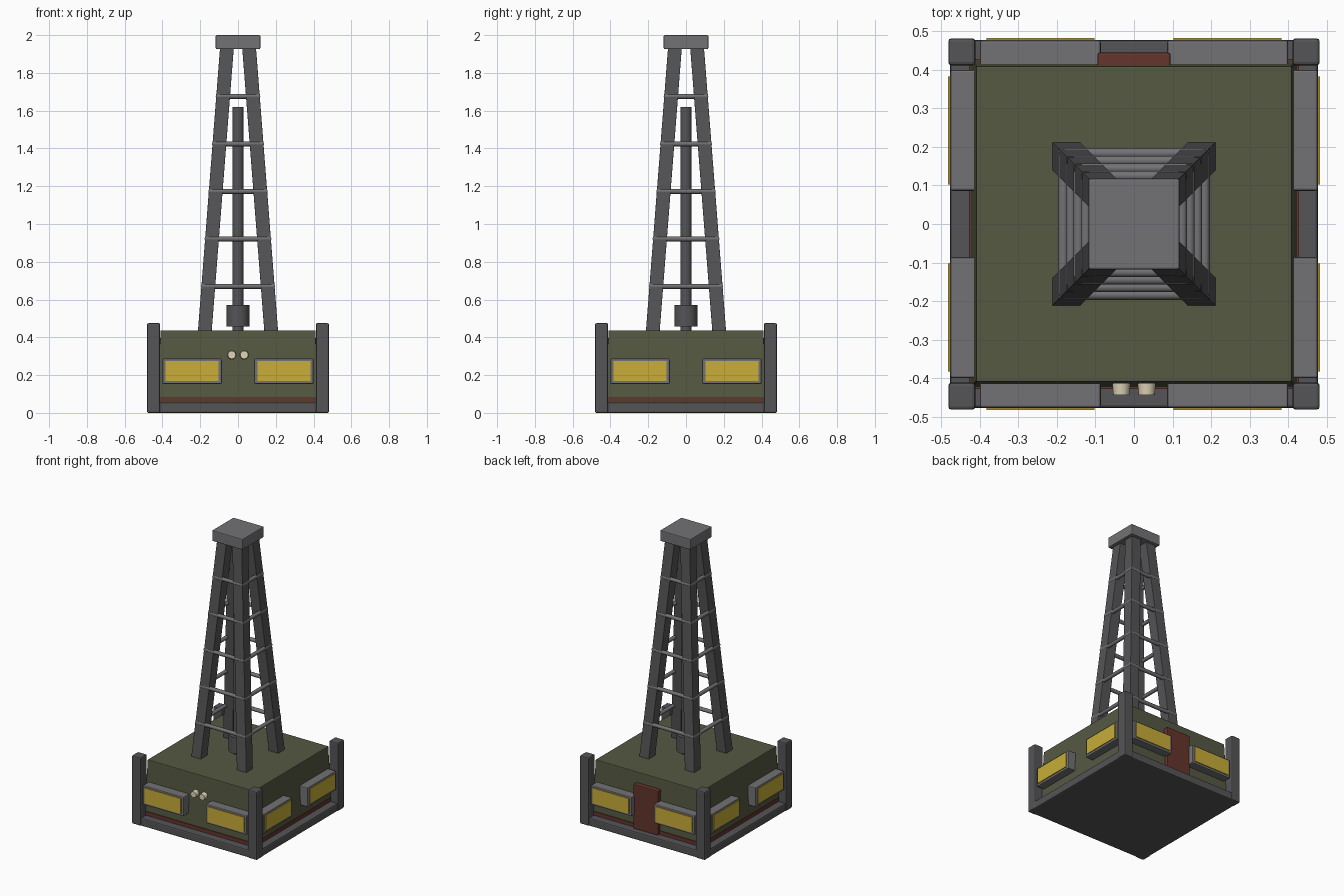
import bpy, bmesh
from math import pi
from mathutils import Matrix

if "Cube" in bpy.data.objects:
    bpy.data.objects.remove(bpy.data.objects["Cube"])


def material(name, rgb):
    m = bpy.data.materials.new(name)
    m.diffuse_color = (*rgb, 1)
    m.use_nodes = True
    m.node_tree.nodes["Principled BSDF"].inputs["Base Color"].default_value = m.diffuse_color
    return m


GREEN = material("olive_paint", (0.09, 0.10, 0.055))
YELLOW = material("amber_glass", (0.58, 0.42, 0.04))
RED = material("rust_red", (0.13, 0.035, 0.025))
LAMP = material("lamp_cream", (0.75, 0.66, 0.48))
DARK = material("dark_steel", (0.09, 0.09, 0.095))
STEEL = material("mid_steel", (0.17, 0.17, 0.18))


def finish(name, bm, mat, bevel=0, spin=0):
    bmesh.ops.recalc_face_normals(bm, faces=bm.faces)
    bm.transform(Matrix.Rotation(spin, 4, 'Z'))
    me = bpy.data.meshes.new(name)
    bm.to_mesh(me)
    bm.free()
    ob = bpy.data.objects.new(name, me)
    bpy.context.collection.objects.link(ob)
    me.materials.append(mat)
    if bevel:
        b = ob.modifiers.new("bevel", 'BEVEL')
        b.width = bevel
        b.segments = 2
    return ob


def prism(name, low, high, mat, bevel=0, spin=0):
    """Six-sided block between two rectangles (x0, x1, y0, y1, z)."""
    bm = bmesh.new()
    rings = []
    for x0, x1, y0, y1, z in (low, high):
        rings.append([bm.verts.new((x, y, z)) for x, y in
                      ((x0, y0), (x1, y0), (x1, y1), (x0, y1))])
    a, b = rings
    bm.faces.new(a[::-1])
    bm.faces.new(b)
    for i in range(4):
        j = (i + 1) % 4
        bm.faces.new((a[i], a[j], b[j], b[i]))
    return finish(name, bm, mat, bevel, spin)


def box(name, x, y, z, mat, bevel=0, spin=0):
    return prism(name, (*x, *y, z[0]), (*x, *y, z[1]), mat, bevel, spin)


def tube(name, r1, r2, depth, loc, axis, mat, sides=16, spin=0):
    bm = bmesh.new()
    rot = {'X': Matrix.Rotation(pi / 2, 4, 'Y'),
           'Y': Matrix.Rotation(pi / 2, 4, 'X'), 'Z': Matrix()}[axis]
    bmesh.ops.create_cone(bm, cap_ends=True, segments=sides, radius1=r1, radius2=r2,
                          depth=depth, matrix=Matrix.Translation(loc) @ rot)
    ob = finish(name, bm, mat, 0, spin)
    bpy.context.view_layer.objects.active = ob
    bpy.ops.object.select_all(action='DESELECT')
    ob.select_set(True)
    bpy.ops.object.shade_smooth_by_angle(angle=0.8)
    return ob


# Base slab and cabin
box("base_slab", (-.478, .478), (-.478, .478), (0, .055), DARK, .008)
prism("cabin", (-.425, .425, -.425, .425, .05), (-.41, .41, -.41, .41, .437), GREEN, .004)
box("base_trim", (-.428, .428), (-.428, .428), (.058, .083), RED)

# Corner posts
for i in range(4):
    box("corner_post", (.412, .482), (.412, .482), (0, .475), DARK, .008, i * pi / 2)

# Two framed windows on every side
for i in range(4):
    for c in (-.243, .243):
        box("window_frame", (c - .157, c + .157), (-.477, -.40), (.153, .287), STEEL, .006, i * pi / 2)
        box("window_pane", (c - .14, c + .14), (-.483, -.44), (.168, .275), YELLOW, 0, i * pi / 2)

# Rear door and front lamps
box("door", (-.095, .095), (.40, .445), (.055, .365), RED, .006)
for x in (-.033, .033):
    tube("lamp", .025, .021, .045, (x, -.422, .307), 'Y', LAMP)


# Tower: outer half-width of the leaning legs at a height
def outer(z):
    return .212 - (z - .435) * .078


def leg_section(z):
    o = outer(z)
    return (o - .073, o, o - .073, o, z)


for i in range(4):
    prism("tower_leg", leg_section(.425), leg_section(1.94), DARK, .002, i * pi / 2)
    for k in range(5):
        z = .67 + k * .2515
        o = outer(z)
        tube("tower_rung", .013, .013, 2 * o, (0, -o + .010, z), 'X', STEEL, 12, i * pi / 2)
box("tower_cap", (-.118, .118), (-.118, .118), (1.926, 2), STEEL, .005)

# Drill pipe with collar
tube("drill_pipe", .03, .03, 1.19, (0, 0, 1.025), 'Z', DARK)
tube("drill_collar", .061, .061, .115, (0, 0, .514), 'Z', DARK)
